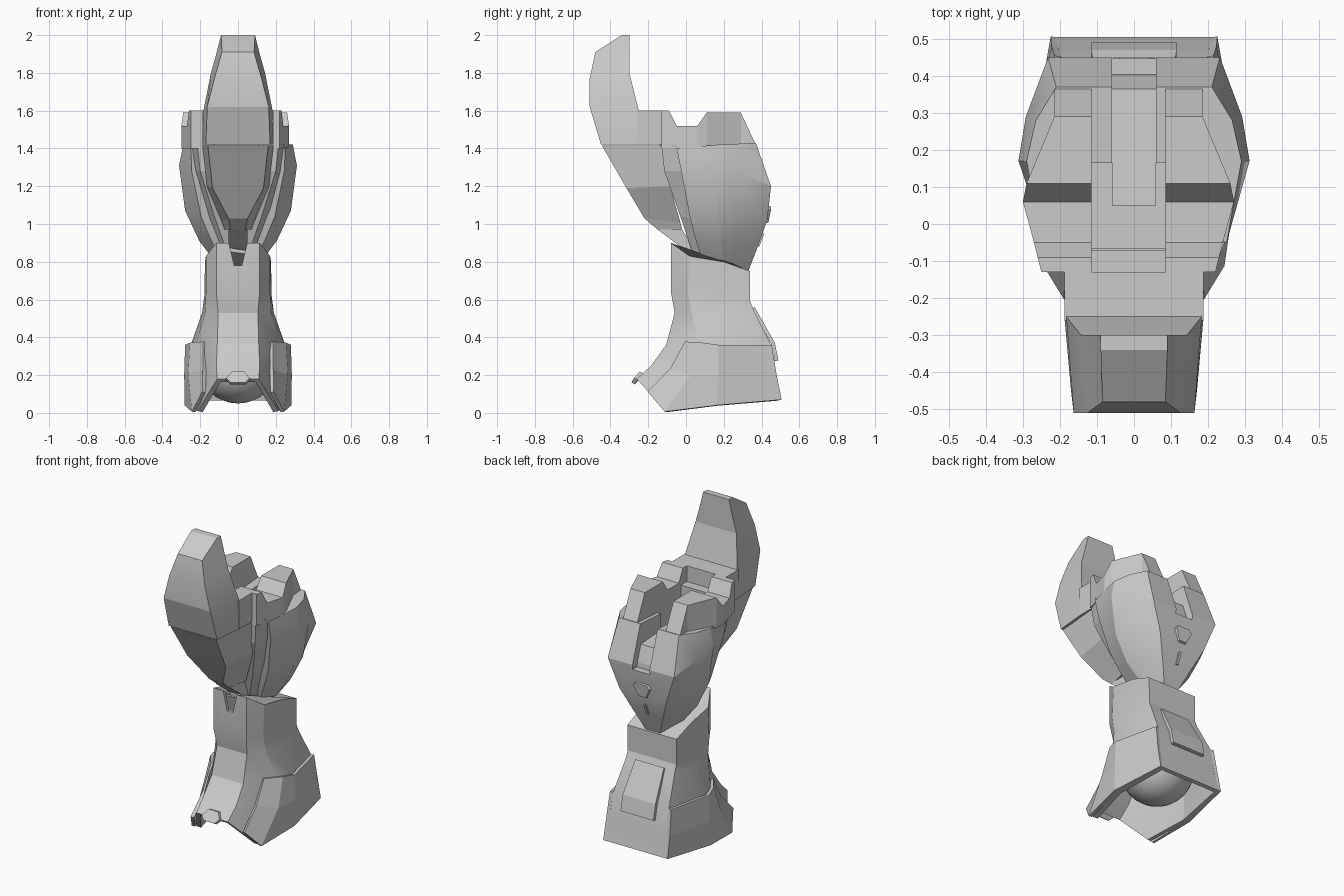
import bpy
import bmesh
from math import radians
from mathutils import Vector

default_cube = bpy.data.objects.get("Cube")
if default_cube:
    bpy.data.objects.remove(default_cube, do_unlink=True)

# One plain grey for everything
grey = bpy.data.materials.new("light_grey")
grey.use_nodes = True
grey.diffuse_color = (.6, .6, .6, 1)
grey.node_tree.nodes["Principled BSDF"].inputs["Base Color"].default_value = (.6, .6, .6, 1)


def activate(obj):
    bpy.ops.object.select_all(action='DESELECT')
    obj.select_set(True)
    bpy.context.view_layer.objects.active = obj


def smooth(obj, angle):
    activate(obj)
    bpy.ops.object.shade_smooth_by_angle(angle=radians(angle))


def finish(name, bm):
    """Turn a bmesh into a coloured object."""
    bmesh.ops.recalc_face_normals(bm, faces=bm.faces)
    mesh = bpy.data.meshes.new(name)
    bm.to_mesh(mesh)
    bm.free()
    mesh.materials.append(grey)
    obj = bpy.data.objects.new(name, mesh)
    bpy.context.collection.objects.link(obj)
    return obj


def mirrored(half):
    """Complete a ring from its +x half, listed front to back."""
    return list(half) + [(-x, y, z) for x, y, z in reversed(half)]


def loft(name, rings, closed=True, last_cap=True):
    """Skin a series of rings with equal point counts."""
    bm = bmesh.new()
    rows = [[bm.verts.new(p) for p in ring] for ring in rings]
    count = len(rows[0])
    for a, b in zip(rows, rows[1:]):
        for i in range(count if closed else count - 1):
            j = (i + 1) % count
            bm.faces.new((a[i], a[j], b[j], b[i]))
    if closed:
        bm.faces.new(rows[0])
        if last_cap:
            bm.faces.new(rows[-1])
    return finish(name, bm)


def box(name, low, high):
    corners = [(low[0], low[1]), (high[0], low[1]), (high[0], high[1]), (low[0], high[1])]
    return loft(name, [[(x, y, z) for x, y in corners] for z in (low[2], high[2])])


def extrude_side(name, profile, half_width):
    """Side profile of (y, z) points stretched across x."""
    return loft(name, [[(x, y, z) for y, z in profile] for x in (-half_width, half_width)])


def thicken(obj, thickness, offset):
    mod = obj.modifiers.new("thickness", 'SOLIDIFY')
    mod.thickness = thickness
    mod.offset = offset
    activate(obj)
    bpy.ops.object.modifier_apply(modifier=mod.name)


def cut(obj, cutter):
    mod = obj.modifiers.new("cut", 'BOOLEAN')
    mod.operation = 'DIFFERENCE'
    mod.solver = 'EXACT'
    mod.object = cutter
    activate(obj)
    bpy.ops.object.modifier_apply(modifier=mod.name)
    bpy.data.objects.remove(cutter, do_unlink=True)


def badge(name, outline, shift, scale):
    """Raised badge: an outline pushed along shift with a chamfered rim."""
    ring = [Vector(p) for p in mirrored(outline)]
    centre = sum(ring, Vector()) / len(ring)
    outer = [centre + (p - centre) * scale + Vector(shift) for p in ring]
    return loft(name, [ring, outer])


# Hollow forearm, flaring to an open cuff
forearm = loft("forearm", [mirrored(half) for half in (
    [(.115, -.08, .9), (.17, .02, .83), (.175, .2, .8), (.172, .34, .75)],
    [(.115, -.08, .64), (.17, .01, .63), (.178, .18, .62), (.17, .34, .59)],
    [(.105, -.06, .53), (.175, .03, .53), (.19, .18, .53), (.172, .36, .54)],
    [(.11, -.105, .36), (.22, .07, .37), (.25, .18, .36), (.195, .45, .36)],
    [(.115, -.185, .25), (.215, .02, .2), (.262, .17, .2), (.205, .475, .2)],
    [(.11, -.26, .18), (.215, -.11, .01), (.265, .16, .04), (.215, .505, .07)],
)], last_cap=False)
thicken(forearm, .03, -1)

# Tapered notch in the front of the wrist
cut(forearm, loft("notch_cutter", [
    [(-.02, y, .78), (.02, y, .78), (.07, y, .99), (-.07, y, .99)] for y in (-.2, -.02)]))
smooth(forearm, 20)

# Ball inside the cuff
bm = bmesh.new()
bmesh.ops.create_uvsphere(bm, u_segments=32, v_segments=16, radius=.215)
bmesh.ops.translate(bm, verts=bm.verts, vec=(0, .205, .265))
smooth(finish("cuff_ball", bm), 30)

# Armour plates on both sides of the cuff
for side, label in ((1, "left"), (-1, "right")):
    rows = [
        [(.178, 0, .375), (.245, .09, .37), (.27, .17, .36), (.205, .452, .36)],
        [(.178, -.08, .23), (.255, .03, .2), (.275, .17, .2), (.213, .478, .2)],
        [(.18, -.2, .11), (.235, -.11, .005), (.272, .16, .04), (.215, .505, .07)],
    ]
    armour = loft(label + "_cuff_plate",
                  [[(side * x, y, z) for x, y, z in row] for row in rows], closed=False)
    thicken(armour, .02, 0)

# Raised panel on the back and a tab on the front of the cuff
panel = loft("back_panel", [[(-x, y, z), (x, y, z)] for x, y, z in (
    (.1, .355, .555), (.115, .46, .37), (.115, .48, .275))], closed=False)
thicken(panel, .02, 0)
badge("front_tab", [(.035, -.225, .21), (.065, -.255, .175), (.04, -.27, .15)],
      (0, -.02, .01), .95)

# Main body of the fist
fist = loft("fist_body", [mirrored(half) for half in (
    [(.25, -.05, 1.4), (.29, .17, 1.42), (.265, .28, 1.425), (.21, .37, 1.43)],
    [(.245, -.025, 1.28), (.312, .17, 1.31), (.292, .29, 1.27), (.232, .45, 1.2)],
    [(.195, .02, 1.04), (.28, .17, 1.07), (.25, .29, 1.05), (.165, .43, 1.02)],
    [(.145, .05, .92), (.205, .18, .91), (.18, .27, .9), (.105, .38, .88)],
    [(.1, .08, .83), (.125, .2, .805), (.1, .25, .79), (.05, .33, .75)],
)])

# Palm layer between the thumb and the fist
palm = loft("palm_layer", [mirrored(half) for half in (
    [(.215, -.13, 1.42), (.245, -.05, 1.42)],
    [(.2, -.115, 1.28), (.225, -.02, 1.28)],
    [(.125, -.03, 1.04), (.165, .05, 1.03)],
    [(.05, .04, .83), (.09, .1, .83)],
)])

# Pit behind the thumb, and a channel that opens at the back of the hand
for part in (fist, palm):
    cut(part, box("pit_cutter", (-.115, -.065, 1.2), (.085, .165, 1.6)))
cut(fist, box("slot_cutter", (-.06, .1, 1.17), (.06, .6, 1.6)))
smooth(fist, 24)
extrude_side("centre_bar", [(.05, 1.1), (.41, 1.1), (.4, 1.2), (.365, 1.3), (.05, 1.32)], .06)

# Finger blocks running over the top: (y, outer x, top z)
stations = ((-.13, .235, 1.6), (-.09, .245, 1.6), (-.05, .255, 1.52), (.06, .285, 1.52),
            (.11, .275, 1.59), (.29, .2, 1.59), (.365, .2, 1.43))
for side, label in ((1, "left"), (-1, "right")):
    loft(label + "_fingers", [
        [(side * x - .015, y, z) for x, z in
         ((.1, 1.4), (outer, 1.4), (outer, top), (.1, top))]
        for y, outer, top in stations])
box("finger_bridge", (-.13, -.14, 1.38), (.11, -.07, 1.5))

# Thumb: curved tip, joint block and tapering base
smooth(loft("thumb_tip", [mirrored(half) for half in (
    [(.09, -.34, 2), (.09, -.3, 2)],
    [(.085, -.48, 1.91), (.115, -.3, 1.9)],
    [(.125, -.51, 1.77), (.143, -.3, 1.8)],
    [(.163, -.51, 1.62), (.183, -.25, 1.6)],
    [(.17, -.45, 1.42), (.188, -.25, 1.42)],
)]), 14)
box("thumb_joint", (-.188, -.26, 1.42), (.188, -.13, 1.6))
loft("thumb_base", [mirrored(half) for half in (
    [(.16, -.445, 1.415), (.188, -.13, 1.415)],
    [(.135, -.315, 1.19), (.165, -.085, 1.2)],
    [(.05, -.22, 1.03), (.085, -.03, 1.01)],
    [(.04, -.15, .97), (.07, -.02, .97)],
)])

# Wedge joining the thumb base to the wrist
extrude_side("wrist_wedge", [(-.15, .97), (-.02, .97), (.06, .84), (-.03, .88)], .05)

# Badge and small rib on the back of the hand
badge("hand_badge", [(.045, .43, 1.1), (.065, .43, 1.075), (.03, .415, 1)], (0, .02, 0), .85)
loft("rear_rib", [[(-.008, y, z), (.008, y, z), (.008, y + .03, z), (-.008, y + .03, z)]
                  for y, z in ((.358, .88), (.385, .95))])
